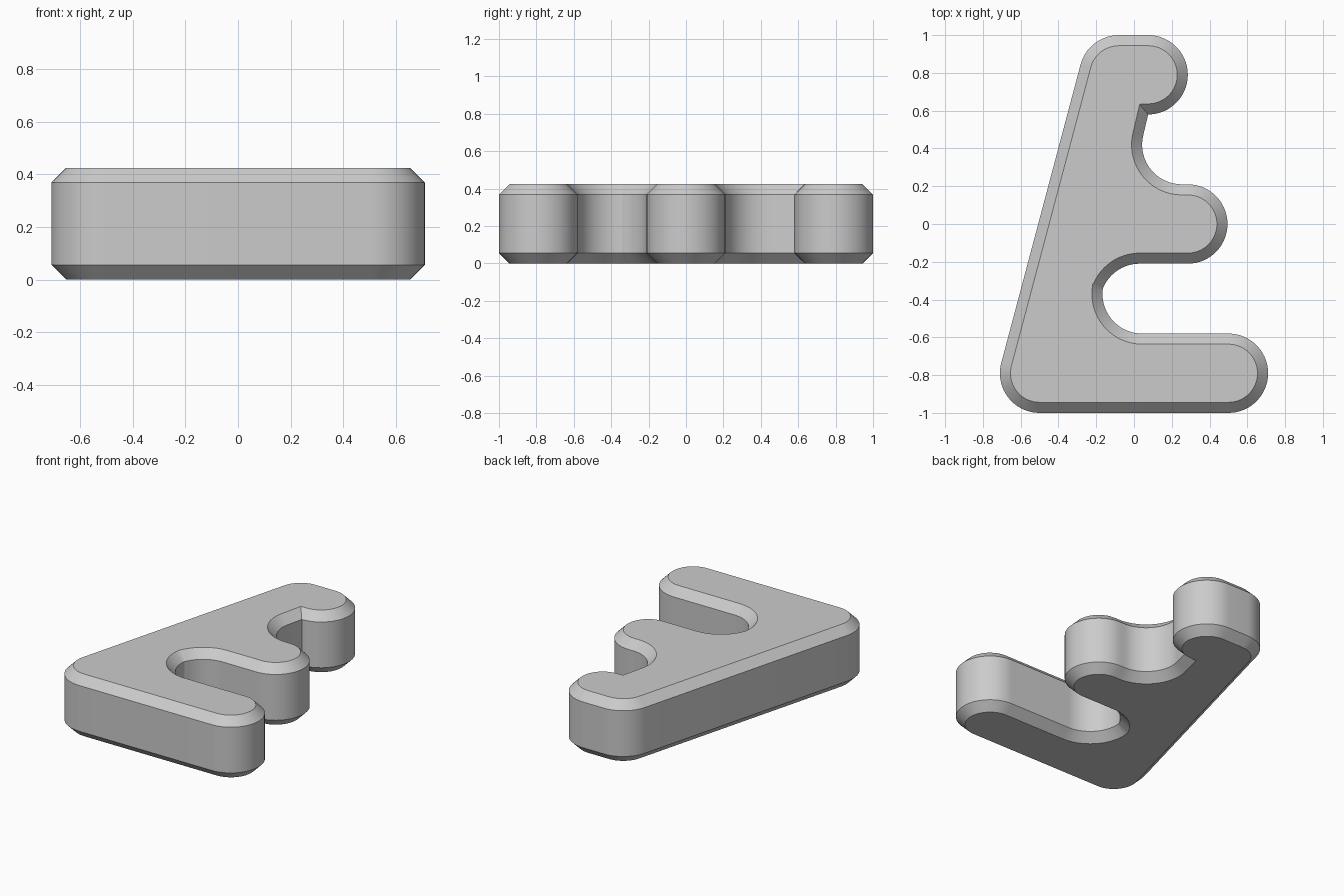
import bpy, bmesh
from math import sin, cos, radians, ceil
from mathutils import Vector

if "Cube" in bpy.data.objects:
    bpy.data.objects.remove(bpy.data.objects["Cube"])

R = 0.21           # radius of every rounded end and fillet
H = 0.424          # overall thickness
INSET = 0.056      # chamfer size
TILT = 165.1       # normal direction of the slanted stem


def arc(cx, cy, a0, a1):
    n = ceil(abs(a1 - a0) / 6)
    angles = [radians(a0 + (a1 - a0) * i / n) for i in range(n + 1)]
    return [Vector((cx + R * cos(a), cy + R * sin(a))) for a in angles]


def inset(points, d):
    """Mitred inward offset of a counter-clockwise outline."""
    result = []
    for i, p in enumerate(points):
        e1 = (p - points[i - 1]).normalized()
        e2 = (points[(i + 1) % len(points)] - p).normalized()
        n1, n2 = Vector((-e1.y, e1.x)), Vector((-e2.y, e2.x))
        result.append(p + (n1 + n2) * (d / (1 + n1.dot(n2))))
    return result


# Outline, counter-clockwise from the lower left corner
outline = (
    arc(-0.50, -0.79, TILT, 270)        # lower left corner
    + arc(0.50, -0.79, -90, 90)         # lower arm end
    + arc(0.043, -0.37, 270, 172)       # lower gap, bottom fillet
    + arc(0.03, -0.42, 157.5, 90)       # lower gap, top fillet
    + arc(0.285, 0.0, -90, 90)          # middle arm end
    + arc(0.253, 0.42, 270, TILT)       # upper gap fillet
    + arc(0.075, 0.79, -90, 90)         # upper arm end
    + arc(-0.08, 0.79, 90, TILT)        # upper left corner
)
small = inset(outline, INSET)

# Chamfered slab skinned through four stacked outlines
bm = bmesh.new()
levels = [(small, 0), (outline, INSET), (outline, H - INSET), (small, H)]
rings = [[bm.verts.new((p.x, p.y, z)) for p in pts] for pts, z in levels]
for low, high in zip(rings, rings[1:]):
    for i in range(len(low)):
        bm.faces.new((low[i - 1], low[i], high[i], high[i - 1]))
bm.faces.new(rings[0][::-1])
bm.faces.new(rings[-1])
bmesh.ops.recalc_face_normals(bm, faces=bm.faces)

mesh = bpy.data.meshes.new("three_armed_slab")
bm.to_mesh(mesh)
bm.free()
slab = bpy.data.objects.new("three_armed_slab", mesh)
bpy.context.collection.objects.link(slab)
bpy.context.view_layer.objects.active = slab
slab.select_set(True)
bpy.ops.object.shade_smooth_by_angle(angle=radians(30))
